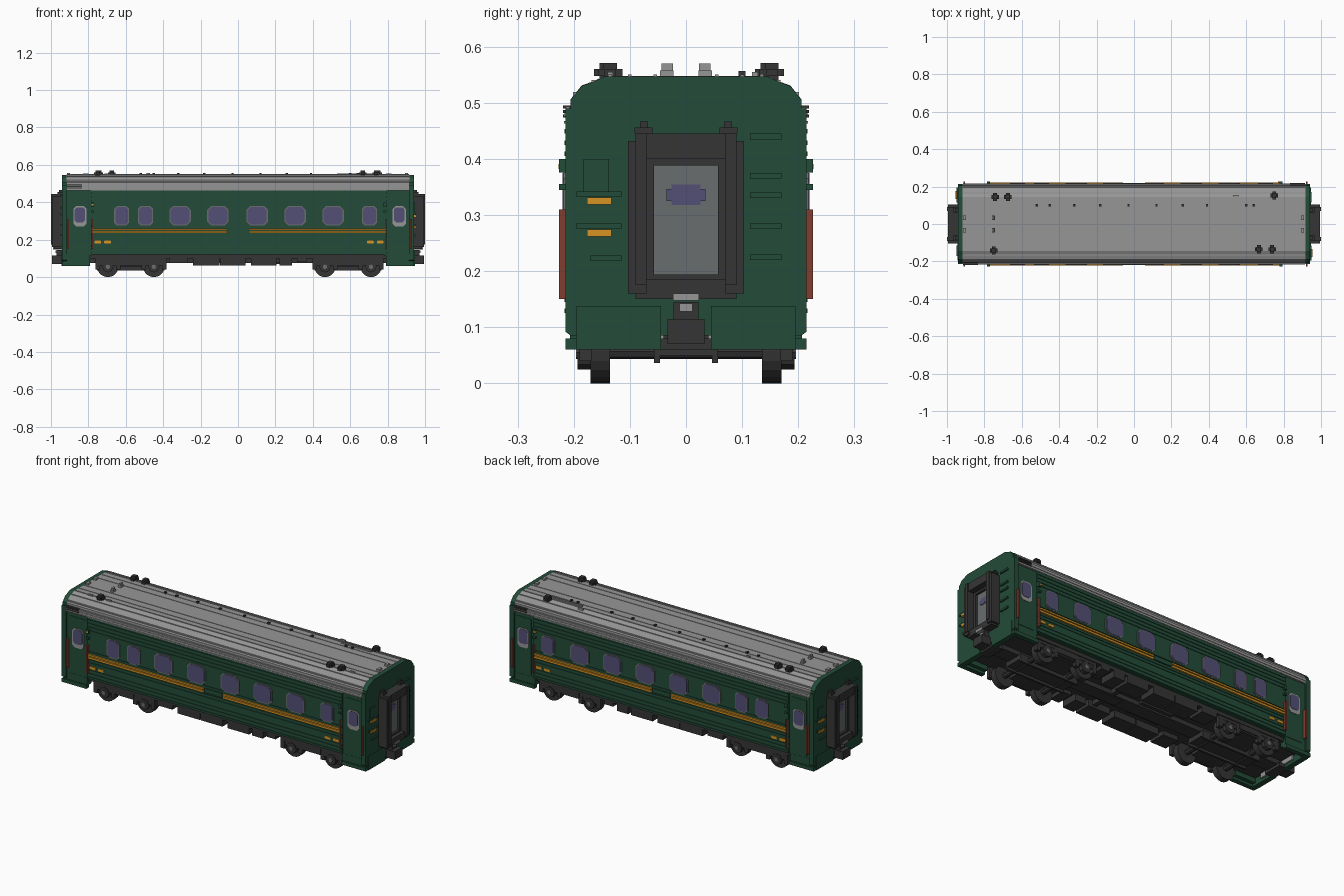
import bpy, bmesh, math
from mathutils import Matrix, Vector

cube = bpy.data.objects.get("Cube")
if cube:
    bpy.data.objects.remove(cube, do_unlink=True)


def material(name, r, g, b):
    lin = [((c / 255 + 0.055) / 1.055) ** 2.4 for c in (r, g, b)] + [1.0]
    m = bpy.data.materials.new(name)
    m.use_nodes = True
    m.diffuse_color = lin
    m.node_tree.nodes["Principled BSDF"].inputs["Base Color"].default_value = lin
    return m


GREEN = material("dark green", 35, 76, 57)
ROOF = material("roof grey", 150, 150, 150)
DARK = material("charcoal", 54, 53, 53)
GOLD = material("golden yellow", 215, 148, 36)
RED = material("rust red", 128, 62, 46)
GLASS = material("violet glass", 84, 80, 118)
DOOR = material("door grey", 104, 109, 110)
BOTH = (-1, 1)


def finish(name, bm, mat):
    bmesh.ops.recalc_face_normals(bm, faces=bm.faces)
    me = bpy.data.meshes.new(name)
    bm.to_mesh(me)
    bm.free()
    me.materials.append(mat)
    ob = bpy.data.objects.new(name, me)
    bpy.context.collection.objects.link(ob)


def boxes(name, mat, items):
    """Each item is x0, x1, y0, y1, z0, z1."""
    bm = bmesh.new()
    for x0, x1, y0, y1, z0, z1 in items:
        mtx = Matrix.Translation(((x0 + x1) / 2, (y0 + y1) / 2, (z0 + z1) / 2)) @ \
            Matrix.Diagonal((abs(x1 - x0), abs(y1 - y0), abs(z1 - z0), 1))
        bmesh.ops.create_cube(bm, size=1, matrix=mtx)
    finish(name, bm, mat)


def prism(bm, pts, depth):
    """Closed solid from a loop of 3D points swept along a vector."""
    a = [bm.verts.new(p) for p in pts]
    b = [bm.verts.new(Vector(p) + Vector(depth)) for p in pts]
    bm.faces.new(a)
    bm.faces.new(b[::-1])
    for i in range(len(a)):
        bm.faces.new((a[i - 1], b[i - 1], b[i], a[i]))


def section(name, mat, half, spans):
    """Mirror a half (y, z) outline and sweep it over spans of x."""
    loop = half + [(-y, z) for y, z in reversed(half)]
    bm = bmesh.new()
    for x0, x1 in spans:
        prism(bm, [(x0, y, z) for y, z in loop], (x1 - x0, 0, 0))
    finish(name, bm, mat)


def panes(name, mat, items, out):
    """Clipped-corner plates on both long sides: x, z, width, height, base y."""
    bm = bmesh.new()
    for s in BOTH:
        for x, z, w, h, y in items:
            a, b, c = w / 2, h / 2, min(w, h) * 0.2
            pts = [(-a + c, -b), (a - c, -b), (a, -b + c), (a, b - c),
                   (a - c, b), (-a + c, b), (-a, b - c), (-a, -b + c)]
            prism(bm, [(x + u, s * y, z + v) for u, v in pts], (0, s * out, 0))
    finish(name, bm, mat)


def cylinders(name, mat, items, sides=20):
    """Cylinders along y: x, y, z, radius, length."""
    bm = bmesh.new()
    for x, y, z, r, l in items:
        bmesh.ops.create_cone(bm, cap_ends=True, segments=sides, radius1=r, radius2=r, depth=l,
                              matrix=Matrix.Translation((x, y, z)) @ Matrix.Rotation(math.pi / 2, 4, 'X'))
    finish(name, bm, mat)


# Main body, recessed door bays, end walls and roof
boxes("body_shell", GREEN, [(-.785, .795, -.213, .213, .12, .465)])
boxes("door_bays", GREEN, [(s * .78, s * .93, -.206, .206, .115, .465) for s in BOTH])
crown = [(.215, .49), (.206, .49), (.206, .505), (.198, .515), (.186, .53), (.166, .537), (.145, .547)]
section("end_walls", GREEN, [(.205, .085), (.215, .092)] + crown, [(-.942, -.915), (.915, .942)])
section("roof", ROOF, [(.214, .462)] + crown[:1] + [(y, z + .001) for y, z in crown[1:]], [(-.916, .916)])
boxes("roof_ribs", ROOF, [(-.914, .914, s * (y - .003), s * (y + .003), z - .008, z)
      for s in BOTH for y, z in ((.055, .550), (.1, .550), (.135, .551), (.165, .541), (.198, .519), (.2105, .493))])
boxes("roof_gutters", ROOF, [(-.914, .914, s * .21, s * .217, z, z + .005) for s in BOTH for z in (.463, .476)])

# Skirts and steps below the doors and end walls
boxes("end_skirts", GREEN, [i for s in BOTH for t in BOTH for i in (
    (s * .915, s * .945, t * .045, t * .195, .06, .138),
    (s * .79, s * .942, t * .19, t * .215, .06, .08),
    (s * .79, s * .935, t * .17, t * .207, .075, .12))])
boxes("step_plates", ROOF, [(s * .905, s * .914, -.12, .12, .075, .12) for s in BOTH])

# Corrugated side ribs
boxes("side_ribs", GREEN, [(-.785, .795, s * .21, s * .2165, z, z + .008) for s in BOTH
      for z in (.125, .145, .165, .205, .222, .268, .385, .405, .425, .445)])
boxes("side_ledges", GREEN, [(x - .008, x + .008, s * .21, s * .226, z, z + h) for s in BOTH
      for x in (-.777, .787) for z, h in ((.345, .01), (.376, .024))])
boxes("side_lamps", GOLD, [(s * .778 - .007, s * .778 + .007, s * .22, s * .2275, .382, .391) for s in BOTH])

# Golden bands and plates
boxes("gold_bands", GOLD, [(x0, x1, s * .212, s * .222, z0, z1) for s in BOTH
      for x0, x1 in ((-.78, -.06), (.06, .79)) for z0, z1 in ((.236, .247), (.252, .261))])
boxes("centre_plaques", GREEN, [(-.055, .055, s * .212, s * .22, .238, .262) for s in BOTH])
panes("side_plates", GOLD, [(x, .187, .036, .015, .212) for x in (-.75, -.698, .708, .76)], .006)

# Side windows
wins = [(-.622, .08), (-.495, .08), (-.31, .115), (-.107, .115), (.102, .115), (.305, .115), (.508, .115), (.703, .08)]
panes("window_frames", DOOR, [(x, .328, w, .106, .212) for x, w in wins], .006)
panes("window_glass", GLASS, [(x, .328, w - .012, .094, .217) for x, w in wins], .003)

# Doors with windows and handrails
doors = (-.845, .862)
boxes("doors", GREEN, [(x - .048, x + .048, s * .2, s * .2085, .125, .44) for s in BOTH for x in doors])
panes("door_window_frames", ROOF, [(x, .325, .07, .108, .207) for x in doors], .004)
panes("door_window_glass", GLASS, [(x, .333, .056, .08, .209) for x in doors], .004)
boxes("handrails", RED, [(x - .004, x + .004, s * .205, s * .2265, .15, .31)
      for s in BOTH for x in (-.907, -.779, .79, .924)])

# Louvres at diagonally opposite roof corners
boxes("roof_louvres", DARK, [(s * -.915, s * -.835, s * -.2, s * -.219, z, z + .005)
      for s in BOTH for z in (.474, .482, .49)])

# End wall ribs, panel and golden plates
boxes("end_ribs", GREEN, [(s * .94, s * .95, s * y0, s * y1, z - .005, z + .005) for s in BOTH
      for y0, y1, zs in ((.114, .17, (.44, .37, .335, .28, .225)), (-.195, -.115, (.337, .28)), (-.17, -.115, (.223,)))
      for z in zs] + [(s * .94, s * .945, s * -.183, s * -.137, .335, .4) for s in BOTH])
boxes("end_plates", GOLD, [(s * .94, s * .954, s * -.176, s * -.133, z, z + .012)
      for s in BOTH for z in (.262, .319)])

# Gangway: bellows frame, inner lip, door and window
frame, lip = [], []
for s in BOTH:
    for t in BOTH:
        frame += [(s * .935, s * .995, t * .07, t * .103, .16, .432),
                  (s * .96, s * 1.0, t * .07, t * .09, .175, .445),
                  (s * .935, s * .965, t * .06, t * .092, .445, .456),
                  (s * .94, s * .957, t * .068, t * .082, .45, .467)]
        lip.append((s * .935, s * .962, t * .057, t * .072, .185, .4))
    frame += [(s * .935, s * .995, -.09, .09, .4, .445), (s * .935, s * .985, -.09, .09, .15, .186)]
    lip += [(s * .935, s * .962, -.07, .07, .388, .402), (s * .935, s * .962, -.07, .07, .183, .194)]
boxes("gangway_frames", DARK, frame)
boxes("gangway_lips", DARK, lip)
boxes("gangway_doors", DOOR, [(s * .935, s * .95, -.058, .058, .19, .39) for s in BOTH])
boxes("gangway_door_windows", GLASS, [i for s in BOTH for i in (
    (s * .949, s * .953, -.035, .035, .325, .346), (s * .949, s * .9525, -.026, .026, .318, .354))])

# Couplers
boxes("couplers", DARK, [i for s in BOTH for i in (
    (s * .88, s * .995, -.033, .033, .07, .115), (s * .93, s * .97, -.022, .022, .115, .145),
    (s * .88, s * .94, -.055, .055, .06, .08))])
boxes("coupler_plates", ROOF, [i for s in BOTH for i in (
    (s * .935, s * .988, -.023, .023, .148, .16), (s * .935, s * .975, -.012, .012, .128, .142))])

# Underframe and equipment boxes
boxes("underframe", DARK, [(-.916, .916, -.195, .195, .1, .122), (-.93, .93, -.04, .04, .075, .105)])
gear = [(x0, x1, s * .1, s * .195, z0, .11) for s in BOTH for x0, x1, z0 in (
    (-.365, -.27, .075), (-.24, -.1, .063), (-.095, .04, .063), (.07, .205, .063), (.222, .29, .063), (.315, .37, .08))]
gear += [(-.2, .0, -.06, .06, .085, .11), (.1, .24, -.03, .03, .07, .11), (.155, .18, -.11, .11, .075, .1)]
boxes("equipment_boxes", DARK, gear)

# Bogies
wheels, axles, hubs, beams = [], [], [], []
for c in (-.573, .588):
    beams += [(c - .09, c + .09, -.17, .17, .055, .1), (c - .18, c + .18, -.055, .055, .05, .08)]
    for s in BOTH:
        beams += [(c - .19, c + .19, s * .17, s * .188, .062, .088), (c - .06, c + .06, s * .165, s * .193, .07, .112),
                  (c - .18, c + .18, s * .046, s * .057, .036, .06)]
    for d in (-.123, .123):
        axles.append((c + d, 0, .057, .014, .3))
        for s in BOTH:
            wheels.append((c + d, s * .153, .0575, .0575, .035))
            hubs.append((c + d, s * .181, .055, .03, .024))
            beams.append((c + d - .045, c + d + .045, s * .17, s * .19, .085, .112))
            beams += [(c + d + e - .012, c + d + e + .012, s * .168, s * .19, .04, .1) for e in (-.055, .055)]
cylinders("wheels", DARK, wheels)
cylinders("axles", DARK, axles, 8)
cylinders("axle_boxes", DARK, hubs, 8)
cylinders("axle_caps", DOOR, [(x, y * 1.065, z, .012, .006) for x, y, z, r, l in hubs], 8)
boxes("bogie_frames", DARK, beams)

# Roof ventilators
vents = [(-.743, .145), (-.674, .145), (-.75, -.142), (.75, .153), (.668, -.135), (.738, -.135)]
boxes("roof_vents", DARK, [i for x, y in vents for i in (
    (x - .012, x + .012, y - .012, y + .012, .535, .571), (x - .02, x + .02, y - .01, y + .01, .548, .56),
    (x - .01, x + .01, y - .022, y + .022, .548, .56))])

# Small roof fittings
fit = [(x - .008, x + .008, s * .022, s * .046, .545, .558) for s in BOTH for x in (-.905, -.75, .9)]
fit += [(-.755, -.745, s * .023, s * .044, .556, .57) for s in BOTH]
fit += [(.555, .74, .118, .128, .545, .555), (-.49, -.47, .13, .14, .545, .556)]
fit += [(x, x + .03, y, y + .01, .54, .555) for x, y in ((-.83, -.145), (-.715, -.145), (.53, .145), (.79, -.14))]
boxes("roof_fittings", ROOF, fit)
boxes("roof_studs", DARK, [(x - .006, x + .006, .094, .106, .548, .557)
      for x in (-.52, -.45, -.32, -.18, -.03, .12, .26, .39, .6, .64)])
